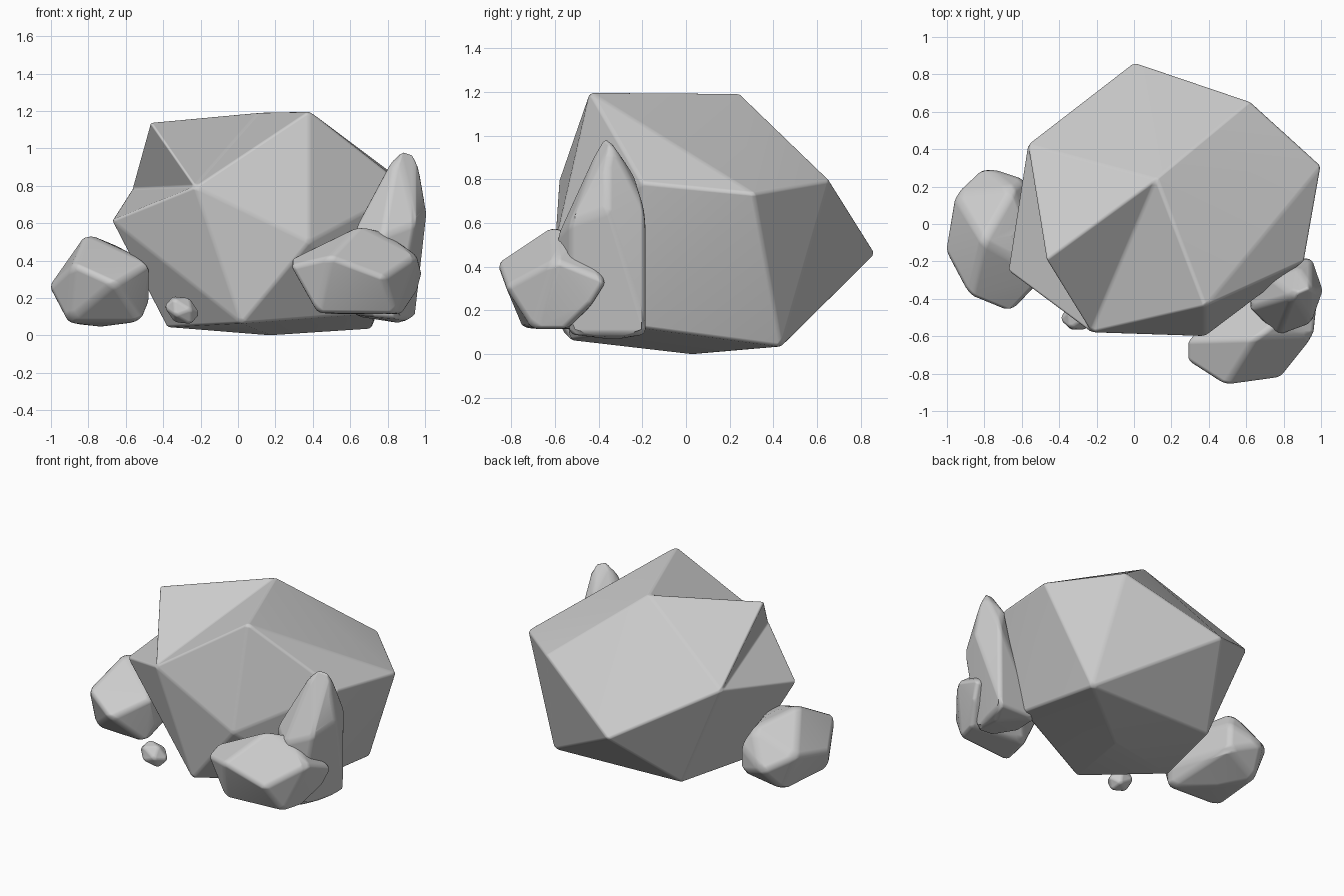
import bpy, bmesh, math
from mathutils import Vector, Euler

if "Cube" in bpy.data.objects:
    bpy.data.objects.remove(bpy.data.objects["Cube"])


def rock(name, points, bevel, dents=()):
    """Chipped stone hulled over its corner points; dents are (corner, corner)
    ridges that get turned into hollows. Edges are softened by a bevel."""
    bm = bmesh.new()
    vs = [bm.verts.new(p) for p in points]
    hull = bmesh.ops.convex_hull(bm, input=vs)
    for a, b in dents:
        edge = bm.edges.get((vs[a], vs[b]))
        if edge:
            bmesh.ops.rotate_edges(bm, edges=[edge], use_ccw=False)
    loose = [v for v in bm.verts if not v.link_faces]
    bmesh.ops.delete(bm, geom=loose, context='VERTS')
    bmesh.ops.dissolve_limit(bm, angle_limit=math.radians(4),
                             verts=bm.verts[:], edges=bm.edges[:])
    bmesh.ops.recalc_face_normals(bm, faces=bm.faces[:])
    for f in bm.faces:
        f.smooth = True
    me = bpy.data.meshes.new(name)
    bm.to_mesh(me)
    bm.free()
    ob = bpy.data.objects.new(name, me)
    bpy.context.collection.objects.link(ob)
    mod = ob.modifiers.new("soft_edges", 'BEVEL')
    mod.width = bevel
    mod.segments = 3
    mod.limit_method = 'ANGLE'
    mod.angle_limit = math.radians(15)
    mod.harden_normals = True
    return ob


# Large central boulder: top, waist, underside; two hollows at its upper left front
rock("boulder", [
    (.12, .24, 1.195), (.38, -.44, 1.2), (-.47, -.19, 1.14),
    (0, .865, .46), (.62, .655, .795), (1.0, .31, .735), (.91, -.20, .785),
    (-.57, .425, .78), (-.675, -.25, .615), (-.23, -.58, .795), (.38, -.60, .5),
    (.02, -.53, .065), (-.38, -.12, .045), (.18, .03, 0),
    (.74, -.2, .12), (.71, .435, .035), (-.26, .415, .055)], .014,
    dents=[(2, 8), (2, 1)])

# Stone on the left
rock("left_stone", [
    (-.81, -.09, .545), (-.65, .19, .45), (-.88, -.385, .38), (-.66, -.475, .28),
    (-.475, -.28, .39), (-.475, -.22, .18), (-1.01, -.14, .26), (-.96, .16, .32),
    (-.80, .31, .23), (-.59, .24, .33), (-.585, .235, .15), (-.86, .16, .06),
    (-.72, -.05, .045), (-.91, -.26, .07), (-.52, -.28, .07), (-.63, -.06, .47)], .03)

# Low stone at the front right, its corner poking through the shard
rock("front_stone", [
    (.65, -.61, .59), (.77, -.52, .56), (.49, -.865, .42), (.78, -.825, .31),
    (.96, -.60, .43), (.96, -.43, .23), (.28, -.62, .41), (.28, -.73, .37),
    (.42, -.745, .12), (.84, -.70, .115), (.88, -.55, .115), (.48, -.50, .115),
    (.62, -.36, .33), (.985, -.365, .335)], .026)

# Upright shard on the right
rock("upright_shard", [
    (.855, -.38, 1.0), (.95, -.34, .97), (.975, -.36, .86), (.88, -.235, .82),
    (1.01, -.36, .66), (.95, -.185, .66), (.95, -.53, .60), (.77, -.595, .53),
    (.62, -.45, .56), (.72, -.28, .70), (.90, -.38, .09), (.945, -.185, .09),
    (.85, -.53, .09), (.72, -.53, .10), (.62, -.40, .11), (.64, -.19, .10),
    (.86, -.33, .065)], .026)

# Small pebble at the foot, from a squashed icosahedron
bm = bmesh.new()
bmesh.ops.create_icosphere(bm, subdivisions=1, radius=1)
turn = Euler((.2, math.radians(30), .2)).to_matrix()
pebble = [Vector((-.3, -.495, .135)) +
          turn @ Vector((v.co.x * .105, v.co.y * .085, v.co.z * .078)) for v in bm.verts]
bm.free()
rock("pebble", pebble, .012)
